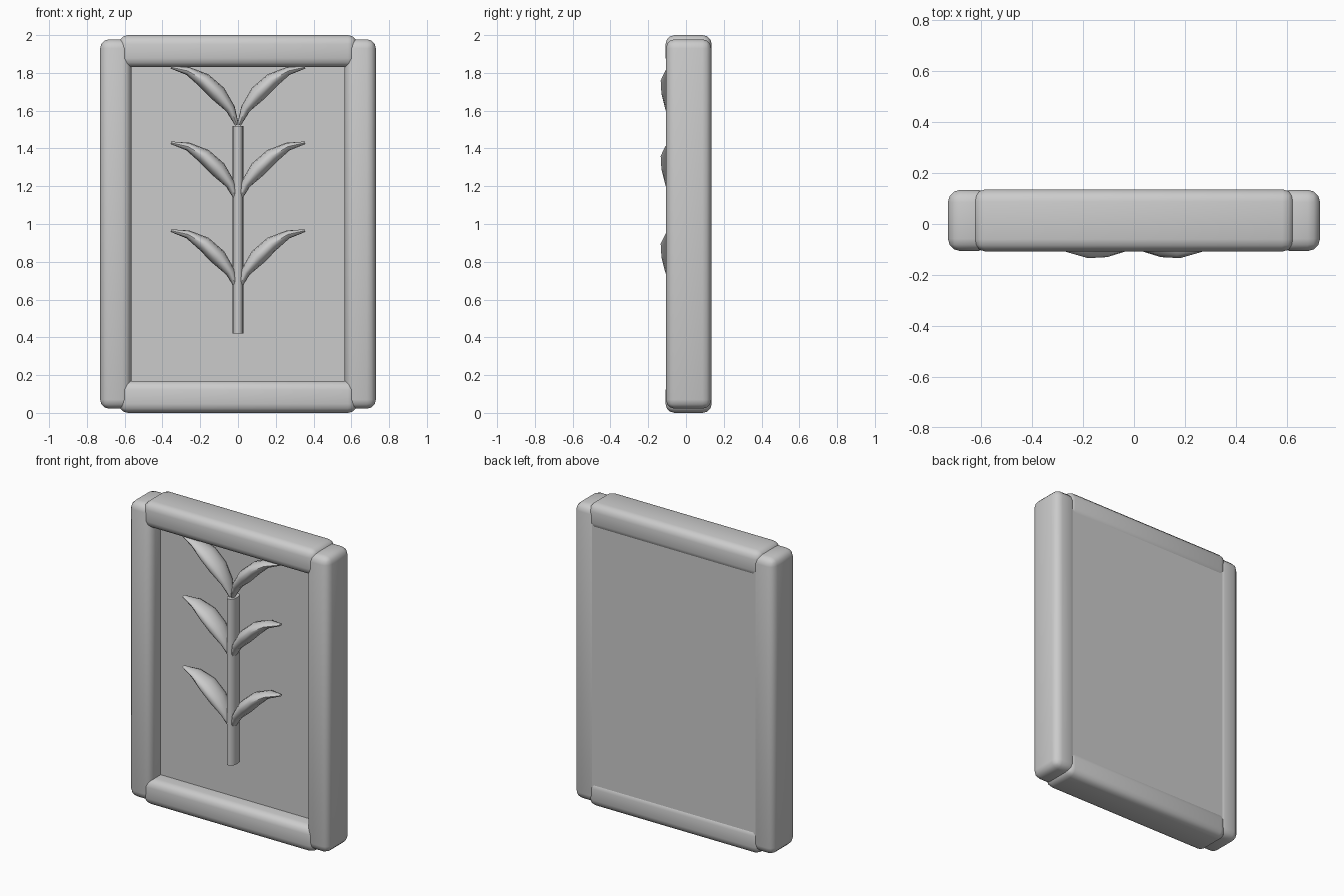
import bpy, bmesh, math
from mathutils import Vector

if "Cube" in bpy.data.objects:
    bpy.data.objects.remove(bpy.data.objects["Cube"])

grey = bpy.data.materials.new("plain_grey")
grey.use_nodes = True
grey.diffuse_color = (0.6, 0.6, 0.6, 1)
grey.node_tree.nodes["Principled BSDF"].inputs["Base Color"].default_value = (0.6, 0.6, 0.6, 1)


def finish(name, bm, angle=50):
    bmesh.ops.recalc_face_normals(bm, faces=bm.faces)
    mesh = bpy.data.meshes.new(name)
    bm.to_mesh(mesh)
    bm.free()
    mesh.materials.append(grey)
    obj = bpy.data.objects.new(name, mesh)
    bpy.context.collection.objects.link(obj)
    bpy.ops.object.select_all(action='DESELECT')
    obj.select_set(True)
    bpy.context.view_layer.objects.active = obj
    bpy.ops.object.shade_smooth_by_angle(angle=math.radians(angle))
    return obj


def box(name, low, high, round_edge=0.0):
    low, high = Vector(low), Vector(high)
    bm = bmesh.new()
    bmesh.ops.create_cube(bm, size=1)
    for v in bm.verts:
        v.co = (low + high) / 2 + v.co * (high - low)
    if round_edge:
        bmesh.ops.bevel(bm, geom=bm.edges[:], offset=round_edge, segments=3,
                        profile=0.5, affect='EDGES')
    return finish(name, bm)


# Frame: two posts and two rails with rounded edges
for name, side in (("left", 1), ("right", -1)):
    xs = sorted((side * 0.565, side * 0.73))
    box(name + "_post", (xs[0], -0.106, 0.022), (xs[1], 0.134, 1.978), 0.048)
for name, z in (("bottom", 0.0), ("top", 1.83)):
    box(name + "_rail", (-0.63, -0.108, z), (0.63, 0.136, z + 0.17), 0.048)

# Panel: recessed at the front, nearly flush at the back
box("back_panel", (-0.61, 0.0, 0.1), (0.61, 0.13, 1.9))

# Stem: oval rod standing against the panel
bm = bmesh.new()
bmesh.ops.create_cone(bm, cap_ends=True, segments=12, radius1=0.03, radius2=0.03, depth=1.1)
for v in bm.verts:
    v.co = (v.co.x, v.co.y * 1.7 - 0.05, v.co.z + 0.97)
finish("stem", bm)

# Leaf stations: outward, up, half thickness, half depth
LEAF = [(0.006, 0.0, 0.010, 0.020), (0.04, 0.085, 0.026, 0.050),
        (0.105, 0.165, 0.044, 0.070), (0.18, 0.235, 0.040, 0.074),
        (0.265, 0.285, 0.022, 0.050), (0.355, 0.305, 0.007, 0.012)]


def leaf(name, side, base):
    bm = bmesh.new()
    rings = []
    for i, (x, z, thick, depth) in enumerate(LEAF):
        a, b = LEAF[max(i - 1, 0)], LEAF[min(i + 1, len(LEAF) - 1)]
        across = Vector((a[1] - b[1], 0, b[0] - a[0])).normalized()
        ring = []
        for k in range(12):
            t = math.tau * k / 12
            p = Vector((x, -0.06 - depth * math.cos(t), z)) + across * thick * math.sin(t)
            ring.append(bm.verts.new((side * p.x, p.y, base + p.z)))
        rings.append(ring)
    for r, s in zip(rings, rings[1:]):
        for k in range(12):
            n = (k + 1) % 12
            bm.faces.new((r[k], r[n], s[n], s[k]))
    bm.faces.new(rings[0])
    bm.faces.new(rings[-1])
    return finish(name, bm)


# Three tiers of paired leaves
for tier, base in (("lower", 0.66), ("middle", 1.125), ("upper", 1.525)):
    leaf(tier + "_left_leaf", 1, base)
    leaf(tier + "_right_leaf", -1, base)
